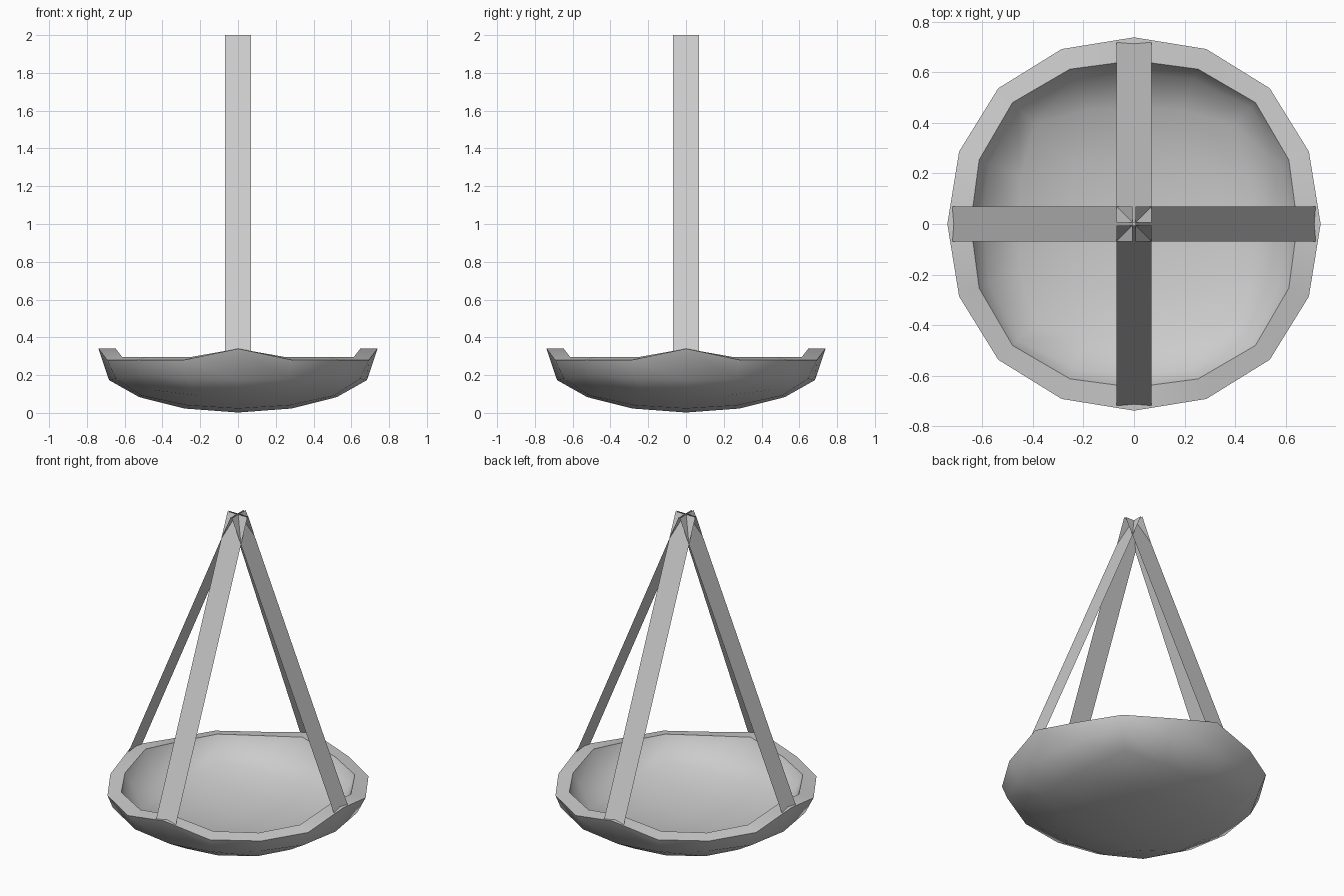
import bpy, bmesh
from math import tan, pi, sin, atan2, radians
from mathutils import Vector, Matrix

cube = bpy.data.objects.get("Cube")
if cube:
    bpy.data.objects.remove(cube, do_unlink=True)

GREY = (0.6, 0.6, 0.6, 1.0)
grey = bpy.data.materials.new("plain_grey")
grey.use_nodes = True
grey.diffuse_color = GREY
grey.node_tree.nodes["Principled BSDF"].inputs["Base Color"].default_value = GREY


def add_object(name, bm):
    mesh = bpy.data.meshes.new(name)
    bm.to_mesh(mesh)
    bm.free()
    mesh.materials.append(grey)
    obj = bpy.data.objects.new(name, mesh)
    bpy.context.collection.objects.link(obj)
    return obj


def shape_shell(verts, radius, bulge, rim_z, depth, peak):
    """Round a half cube into a shallow bowl, its rim lifted under each strap."""
    for v in verts:
        p = Vector([tan(c * pi / 4) for c in v.co]).normalized()
        r = radius + bulge * sin(2 * atan2(p.y, p.x)) ** 2
        on_peak = abs(p.z) < 0.01 and min(abs(p.x), abs(p.y)) < 0.01
        v.co = (p.x * r, p.y * r, rim_z + depth * p.z + peak * on_peak)


# Dish: outer and inner shells joined by a flat rim
bm = bmesh.new()
bmesh.ops.create_cube(bm, size=2)
bmesh.ops.subdivide_edges(bm, edges=bm.edges[:], cuts=3, use_grid_fill=True)
upper = [v for v in bm.verts if v.co.z > 0.01]
bmesh.ops.delete(bm, geom=upper, context='VERTS')
copy = bmesh.ops.duplicate(bm, geom=bm.verts[:] + bm.edges[:] + bm.faces[:])
inner = [g for g in copy["geom"] if isinstance(g, bmesh.types.BMVert)]
inner_set = set(inner)
outer = [v for v in bm.verts if v not in inner_set]
shape_shell(outer, 0.739, 0.021, 0.28, 0.278, 0.06)
shape_shell(inner, 0.647, 0.033, 0.295, 0.207, 0.045)
bmesh.ops.bridge_loops(bm, edges=[e for e in bm.edges if e.is_boundary])
bmesh.ops.recalc_face_normals(bm, faces=bm.faces[:])
dish = add_object("dish", bm)
bpy.ops.object.select_all(action='DESELECT')
dish.select_set(True)
bpy.context.view_layer.objects.active = dish
bpy.ops.object.shade_smooth_by_angle(angle=radians(48))

# Four flat straps leaning together at the top
HALF_WIDTH, FOOT, FOOT_Z, TOP, TOP_Z = 0.069, 0.722, 0.32, 0.005, 2.0
for i, side in enumerate(("left", "back", "right", "front")):
    bm = bmesh.new()
    corners = [(FOOT, -HALF_WIDTH, FOOT_Z), (FOOT, HALF_WIDTH, FOOT_Z),
               (TOP, HALF_WIDTH, TOP_Z), (TOP, -HALF_WIDTH, TOP_Z)]
    turn = Matrix.Rotation(i * pi / 2, 3, 'Z')
    bm.faces.new([bm.verts.new(turn @ Vector(c)) for c in corners])
    add_object(side + "_strap", bm)
